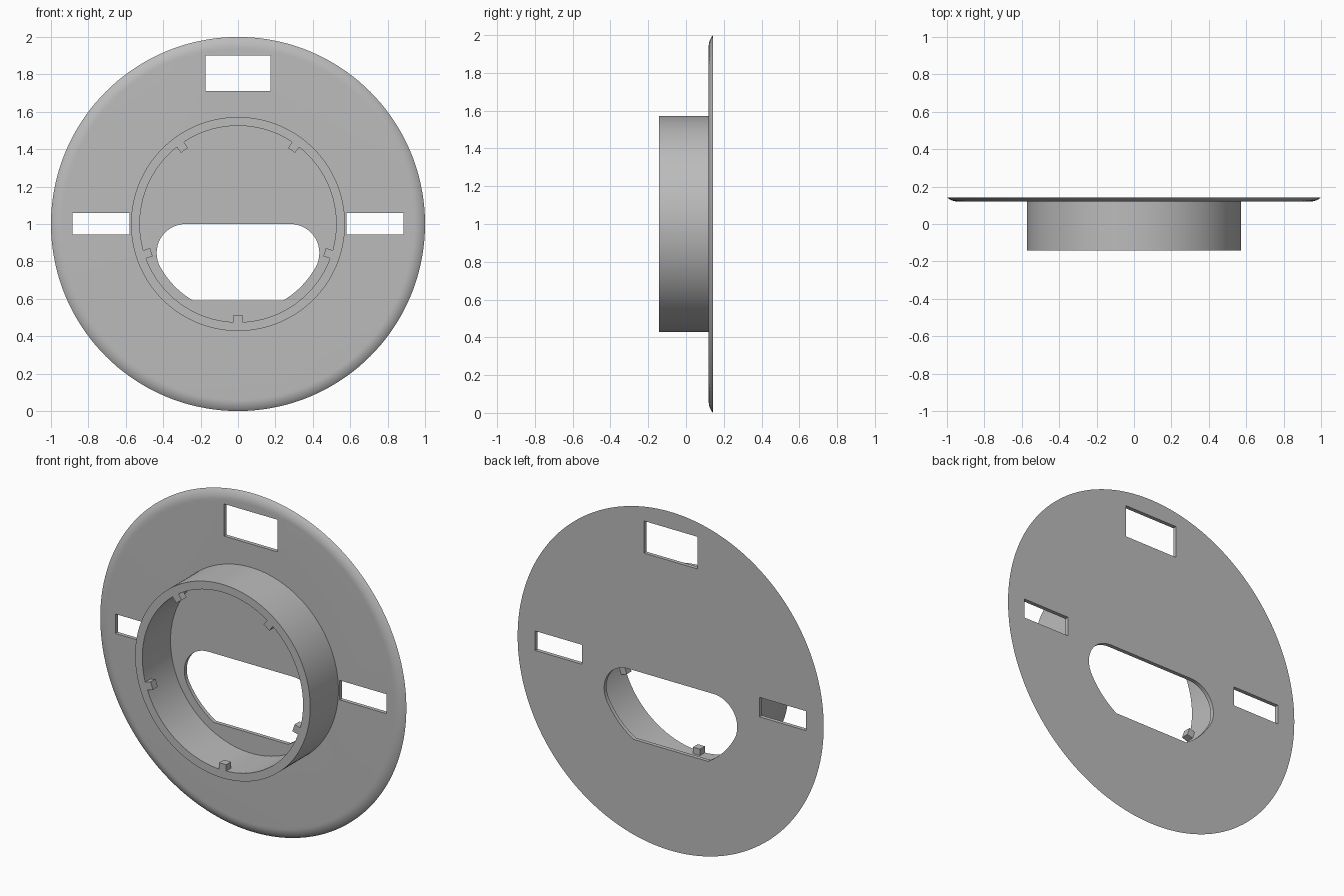
import bpy, bmesh
from math import sin, cos, radians, pi, asin, atan2, sqrt
from mathutils import Matrix, Vector

if "Cube" in bpy.data.objects:
    bpy.data.objects.remove(bpy.data.objects["Cube"], do_unlink=True)

FRONT, FACE, BACK = -0.143, 0.12, 0.143   # depths along y
CENTRE = Vector((0, 0, 1))

grey = bpy.data.materials.new("mid_grey")
grey.use_nodes = True
grey.diffuse_color = (0.5, 0.5, 0.5, 1)
grey.node_tree.nodes["Principled BSDF"].inputs["Base Color"].default_value = (0.5, 0.5, 0.5, 1)


def add_object(name, bm):
    bmesh.ops.recalc_face_normals(bm, faces=bm.faces)
    bmesh.ops.translate(bm, verts=bm.verts, vec=CENTRE)
    mesh = bpy.data.meshes.new(name)
    bm.to_mesh(mesh)
    bm.free()
    mesh.materials.append(grey)
    obj = bpy.data.objects.new(name, mesh)
    bpy.context.collection.objects.link(obj)
    return obj


def lathe(name, profile, closed, steps=144):
    """Spin a (radius, y) profile round the y axis."""
    bm = bmesh.new()
    vs = [bm.verts.new((r, y, 0)) for r, y in profile]
    pairs = list(zip(vs, vs[1:])) + ([(vs[-1], vs[0])] if closed else [])
    edges = [bm.edges.new(p) for p in pairs]
    bmesh.ops.spin(bm, geom=vs + edges, cent=(0, 0, 0), axis=(0, 1, 0),
                   angle=2 * pi, steps=steps)
    bmesh.ops.remove_doubles(bm, verts=bm.verts, dist=1e-5)
    bmesh.ops.dissolve_limit(bm, angle_limit=radians(0.3), verts=bm.verts, edges=bm.edges)
    return add_object(name, bm)


def prism(name, outline, y0, y1):
    """Extrude an (x, z) outline along y."""
    bm = bmesh.new()
    face = bm.faces.new([bm.verts.new((x, y0, z)) for x, z in outline])
    new = bmesh.ops.extrude_face_region(bm, geom=[face])["geom"]
    bmesh.ops.translate(bm, vec=(0, y1 - y0, 0),
                        verts=[v for v in new if isinstance(v, bmesh.types.BMVert)])
    return add_object(name, bm)


def rect(x0, x1, z0, z1):
    return [(x0, z0), (x1, z0), (x1, z1), (x0, z1)]


def arc(cx, cz, r, a0, a1, n):
    return [(cx + r * cos(a0 + (a1 - a0) * i / n), cz + r * sin(a0 + (a1 - a0) * i / n))
            for i in range(n + 1)]


def combine(obj, tools, operation):
    bpy.ops.object.select_all(action="DESELECT")
    bpy.context.view_layer.objects.active = obj
    obj.select_set(True)
    for tool in tools:
        mod = obj.modifiers.new("combine", "BOOLEAN")
        mod.operation, mod.solver, mod.object = operation, "EXACT", tool
        bpy.ops.object.modifier_apply(modifier=mod.name)
        bpy.data.objects.remove(tool, do_unlink=True)
    bpy.ops.object.shade_smooth_by_angle(angle=radians(25))


# Round plate with a flat back and a softly curved front rim
thick, run = BACK - FACE, 0.06
radius = (run ** 2 + thick ** 2) / (2 * thick)
sweep = asin(run / radius)
rim = arc(1 - run, FACE + radius, radius, -pi / 2, -pi / 2 + sweep, 8)
plate = lathe("round_plate", [(0, FACE)] + rim + [(0, BACK)], False)

# Cable opening: flat top, rounded shoulders, sides following the ring, flat bottom
big, corner, shoulder, floor = 0.475, 0.155, 0.28, -0.408
join = atan2(-corner, shoulder)
half = arc(shoulder, -corner, corner, pi / 2, join, 16)
half += arc(0, 0, big, join, asin(floor / big), 10)[1:]
opening = half + [(-x, z) for x, z in reversed(half)]

# Opening and three slots cut through the plate
outlines = [opening, rect(-0.175, 0.175, 0.71, 0.90),
            rect(0.58, 0.885, -0.055, 0.06), rect(-0.885, -0.58, -0.055, 0.06)]
cutters = [prism("cutter", o, FACE - 0.05, BACK + 0.05) for o in outlines]
combine(plate, cutters, "DIFFERENCE")

# Collar standing forward of the plate
inner, outer = 0.525, 0.572
collar = lathe("collar_ring", [(inner, FRONT), (outer, FRONT), (outer, FACE), (inner, FACE)], True)

# Five small inward tabs flush with the collar front
tabs = []
for k in range(5):
    a = radians(-90 + 72 * k)
    out, side = Vector((cos(a), sin(a))), Vector((-sin(a), cos(a)))
    pts = [out * r + side * s for r, s in rect(0.487, 0.54, -0.023, 0.023)]
    tabs.append(prism("tab", [tuple(p) for p in pts], FRONT, FRONT + 0.045))
combine(collar, tabs, "UNION")
